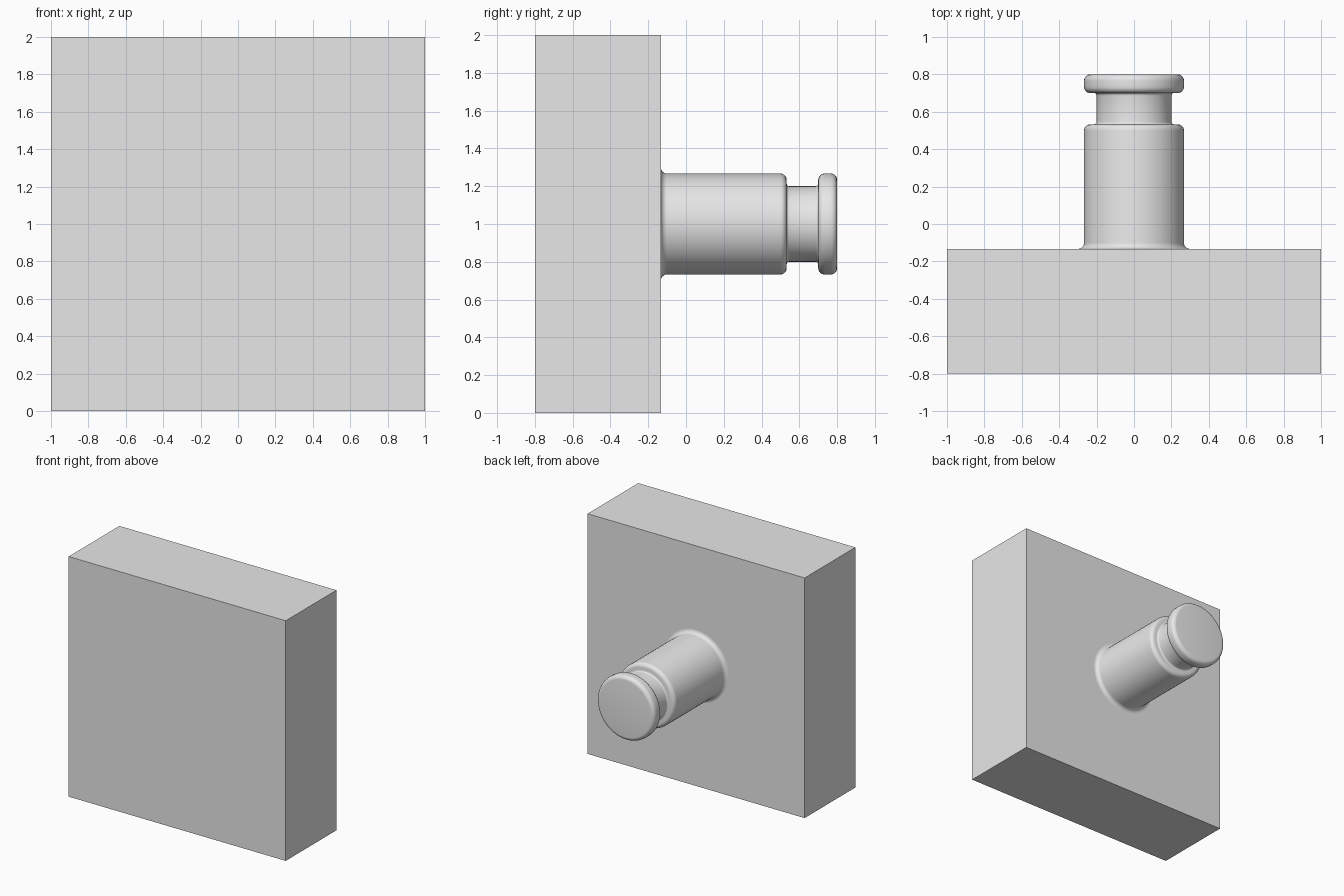
import bpy, bmesh
from math import sin, cos, pi, radians

cube = bpy.data.objects.get("Cube")
if cube:
    bpy.data.objects.remove(cube, do_unlink=True)

grey = bpy.data.materials.new("light grey")
grey.use_nodes = True
colour = (0.8, 0.8, 0.8, 1)
grey.diffuse_color = colour
grey.node_tree.nodes["Principled BSDF"].inputs["Base Color"].default_value = colour


def finish(name, bm):
    mesh = bpy.data.meshes.new(name)
    bmesh.ops.recalc_face_normals(bm, faces=bm.faces)
    bm.to_mesh(mesh)
    bm.free()
    mesh.materials.append(grey)
    obj = bpy.data.objects.new(name, mesh)
    bpy.context.collection.objects.link(obj)
    return obj


def arc(r, y, size, start, end, steps=6):
    """Quarter-round corner in (radius, y) around a centre."""
    angles = [radians(start + (end - start) * i / steps) for i in range(steps + 1)]
    return [(r + size * cos(a), y + size * sin(a)) for a in angles]


# Square backing plate
BACK = -0.133
bm = bmesh.new()
bmesh.ops.create_cube(bm, size=1)
bmesh.ops.scale(bm, vec=(2, 0.8 + BACK, 2), verts=bm.verts)
bmesh.ops.translate(bm, vec=(0, (BACK - 0.8) / 2, 1), verts=bm.verts)
finish("plate", bm)

# Turned peg: flared foot, thick shaft, narrow neck, rounded head
R, NECK = 0.267, 0.2
profile = (
    arc(R + 0.033, BACK + 0.033, 0.033, 270, 180)
    + arc(R - 0.033, 0.5, 0.033, 0, 90)
    + arc(NECK + 0.013, 0.546, 0.013, 270, 180, 4)
    + arc(NECK + 0.013, 0.687, 0.013, 180, 90, 4)
    + arc(R - 0.033, 0.733, 0.033, -90, 0)
    + arc(R - 0.033, 0.767, 0.033, 0, 90)
)
SIDES = 64
bm = bmesh.new()
rings = []
for r, y in profile:
    rings.append([bm.verts.new((r * cos(2 * pi * i / SIDES), y, 1 + r * sin(2 * pi * i / SIDES)))
                  for i in range(SIDES)])
for a, b in zip(rings, rings[1:]):
    for i in range(SIDES):
        j = (i + 1) % SIDES
        bm.faces.new((a[i], a[j], b[j], b[i]))
bm.faces.new(rings[0])
bm.faces.new(rings[-1])
peg = finish("peg", bm)
bpy.context.view_layer.objects.active = peg
peg.select_set(True)
bpy.ops.object.shade_smooth_by_angle(angle=radians(35))
